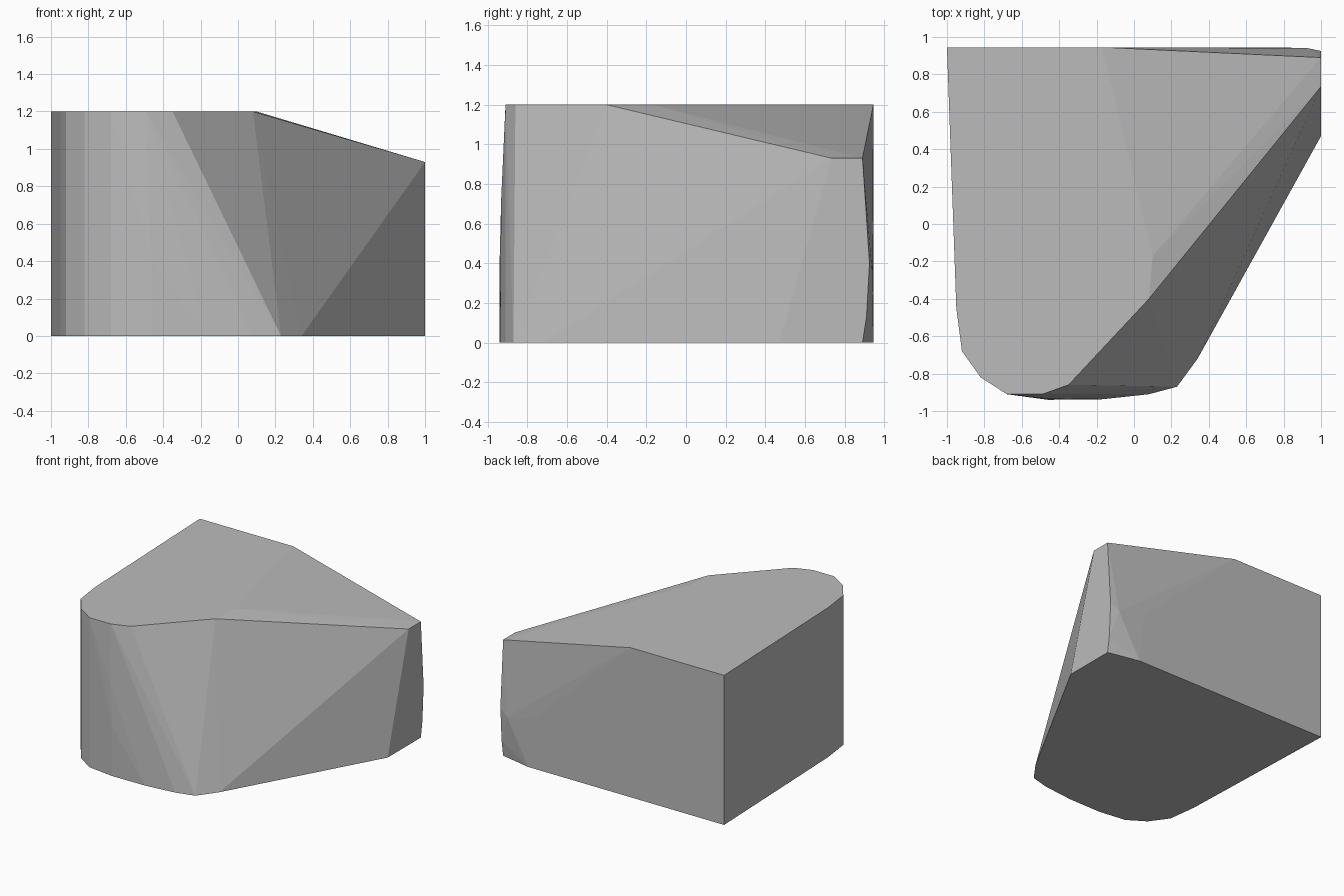
import bpy
import bmesh
import math

cube = bpy.data.objects.get("Cube")
if cube:
    bpy.data.objects.remove(cube, do_unlink=True)

HEIGHT = 1.2

# Rounded corner and flat back shared by the bottom and top outlines
shared = [(-1, .945), (-.965, -.05), (-.95, -.45), (-.92, -.68), (-.82, -.82), (-.68, -.91)]
# Remainder of each outline
base = [(-.46, -.94), (-.17, -.937), (.08, -.91), (.23, -.87), (.34, -.72),
        (1, .47), (1, .89), (.74, .945)]
crown = [(-.49, -.91), (-.35, -.86), (.08, -.4), (.1, -.17), (-.17, .945)]
# Flat end on the left side, and the slight bulges at front and back
left_end = [(1, .735, .93), (1, .89, .93), (1, .925, .4), (1, .91, .13)]
bulges = [(-.46, -.94, .4), (-.48, -.932, .72), (.93, .94, .35), (.7, .945, .4)]

points = [(x, y, 0) for x, y in shared + base]
points += [(x, y, HEIGHT) for x, y in shared + crown]
points += left_end + bulges

# Wrap the faceted block around the points
bm = bmesh.new()
for p in points:
    bm.verts.new(p)
hull = bmesh.ops.convex_hull(bm, input=bm.verts[:])
loose = [v for v in bm.verts if not v.link_faces]
bmesh.ops.delete(bm, geom=loose, context='VERTS')
bmesh.ops.dissolve_limit(bm, angle_limit=math.radians(.3), verts=bm.verts[:], edges=bm.edges[:])
bmesh.ops.recalc_face_normals(bm, faces=bm.faces[:])
mesh = bpy.data.meshes.new("faceted_block")
bm.to_mesh(mesh)
bm.free()

# Single plain grey
grey = bpy.data.materials.new("light_grey")
grey.use_nodes = True
colour = (.5, .5, .5, 1)
grey.diffuse_color = colour
grey.node_tree.nodes["Principled BSDF"].inputs["Base Color"].default_value = colour
mesh.materials.append(grey)

block = bpy.data.objects.new("faceted_block", mesh)
bpy.context.collection.objects.link(block)
